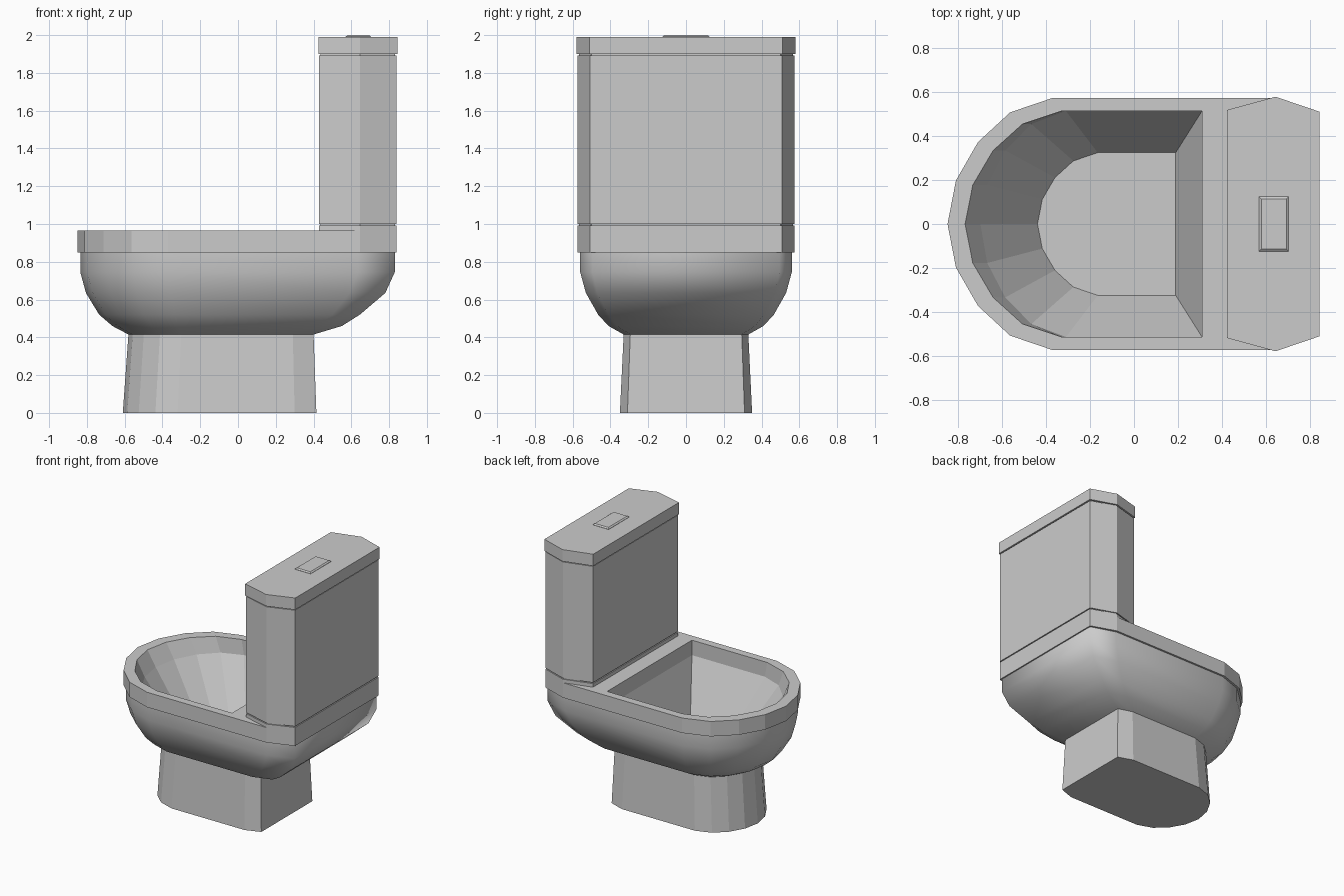
import bpy, bmesh

if "Cube" in bpy.data.objects:
    bpy.data.objects.remove(bpy.data.objects["Cube"])

# Unit half-arc of the rounded front: (length ratio, width ratio)
ARC = [(1, 0), (.92, .345), (.71, .65), (.405, .885), (0, 1)]


def oval(z, front, start, half, shoulder, back, back_half):
    """Closed ring: rounded front (-x), straight sides, chamfered back (+x)."""
    side = [(start - (start - front) * a, half * b) for a, b in ARC]
    side += [(shoulder, half), (back, back_half)]
    mirrored = [(x, -y) for x, y in reversed(side[1:])]
    return [(x, y, z) for x, y in mirrored + side]


def hexagon(z, inset=0.0):
    """Tank cross-section, pointed at both sides."""
    i = inset
    side = [(.43 + i, .515 - i), (.645, .575 - i), (.84 - i, .507 - i)]
    return [(x, y, z) for x, y in side] + [(x, -y, z) for x, y in reversed(side)]


def rectangle(z, x0, x1, h):
    return [(x0, -h, z), (x1, -h, z), (x1, h, z), (x0, h, z)]


def loft(name, rings, cap_start=True, cap_end=True, smooth=False):
    """Skin a stack of equal-length rings."""
    bm = bmesh.new()
    loops = [[bm.verts.new(p) for p in r] for r in rings]
    n = len(rings[0])
    for a, b in zip(loops, loops[1:]):
        for i in range(n):
            j = (i + 1) % n
            bm.faces.new((a[i], a[j], b[j], b[i]))
    if cap_start:
        bm.faces.new(loops[0])
    if cap_end:
        bm.faces.new(loops[-1])
    bmesh.ops.remove_doubles(bm, verts=bm.verts, dist=1e-4)
    bmesh.ops.recalc_face_normals(bm, faces=bm.faces)
    me = bpy.data.meshes.new(name)
    bm.to_mesh(me)
    bm.free()
    for p in me.polygons:
        p.use_smooth = smooth
    ob = bpy.data.objects.new(name, me)
    bpy.context.collection.objects.link(ob)
    return ob


# Pedestal foot
loft("pedestal", [
    oval(0, -.61, -.32, .35, .30, .415, .31),
    oval(.415, -.58, -.30, .33, .29, .40, .295)])

# Smooth outer bowl
bowl_top = oval(.85, -.835, -.365, .56, .635, .83, .495)
loft("bowl", [
    oval(.415, -.58, -.30, .33, .29, .40, .295),
    oval(.46, -.665, -.32, .41, .41, .55, .365),
    oval(.52, -.735, -.335, .465, .50, .645, .41),
    oval(.635, -.805, -.355, .53, .59, .78, .47),
    oval(.745, -.835, -.365, .56, .635, .83, .495),
    bowl_top], cap_start=False, cap_end=False, smooth=True)

# Rim, its inner wall and the faceted basin
loft("rim_and_basin", [
    bowl_top,
    oval(.85, -.85, -.37, .575, .645, .84, .507),
    oval(.965, -.85, -.37, .575, .645, .84, .507),
    oval(.965, -.77, -.33, .515, .31, .31, .515),
    oval(.85, -.70, -.31, .515, .31, .31, .515),
    oval(.47, -.44, -.165, .325, .19, .19, .325)], cap_start=False)

# Tank: plinth, body and lid separated by shallow grooves
for name, low, high, inset in (
        ("tank_plinth", .965, .992, 0),
        ("tank_groove_core", .98, 1.95, .008),
        ("tank_body", 1.0, 1.893, 0),
        ("tank_lid", 1.90, 1.99, -.005)):
    loft(name, [hexagon(low, inset), hexagon(high, inset)])

# Flush button
loft("flush_button", [
    rectangle(1.985, .57, .705, .125),
    rectangle(1.992, .57, .705, .125),
    rectangle(2.0, .58, .695, .115)])
